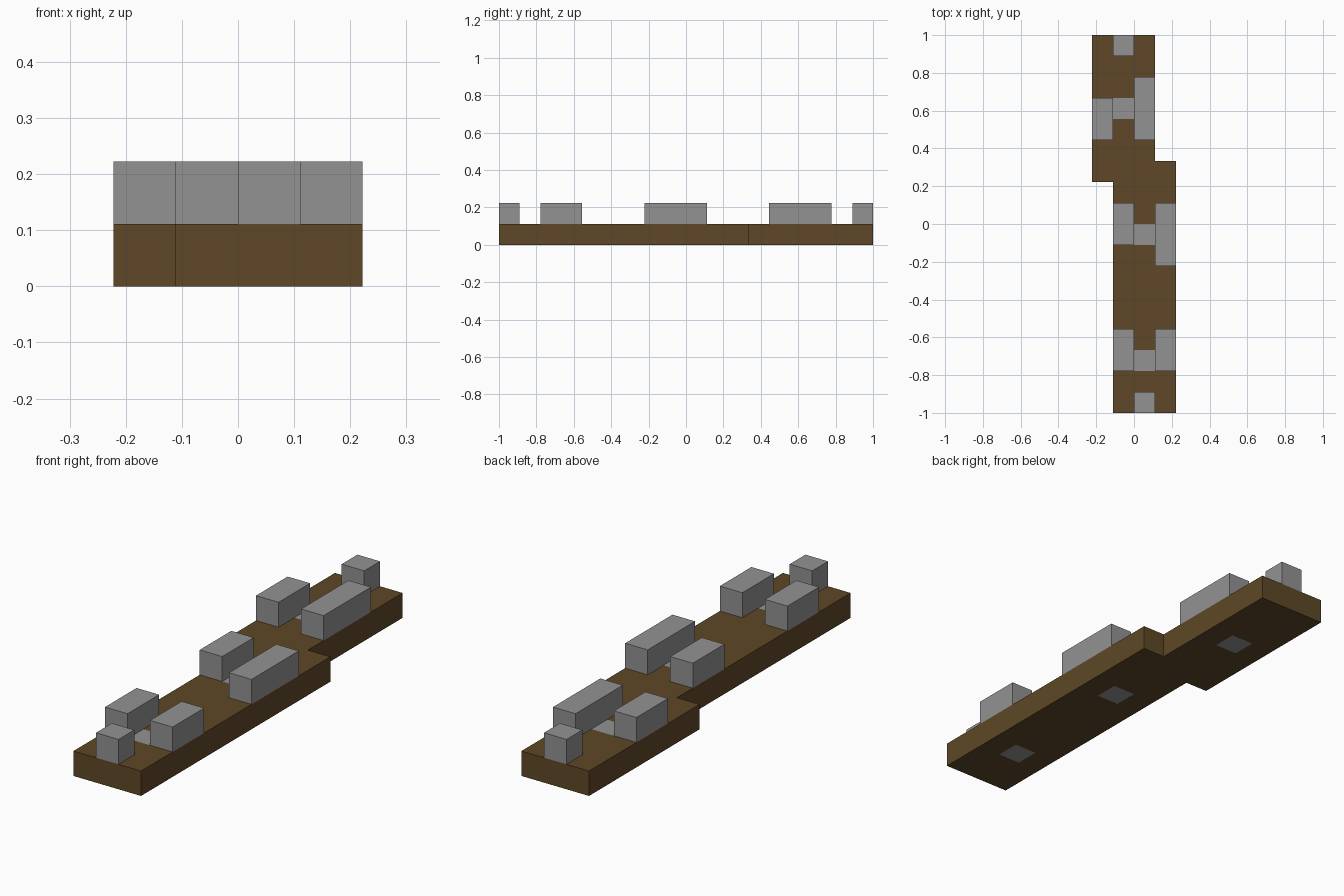
import bpy
import bmesh

UNIT = 1 / 9  # one grid cell

cube = bpy.data.objects.get("Cube")
if cube:
    bpy.data.objects.remove(cube, do_unlink=True)


def make_material(name, rgb):
    mat = bpy.data.materials.new(name)
    mat.use_nodes = True
    mat.diffuse_color = (*rgb, 1)
    mat.node_tree.nodes["Principled BSDF"].inputs["Base Color"].default_value = (*rgb, 1)
    return mat


brown = make_material("dark_brown", (0.112, 0.064, 0.02))
grey = make_material("mid_grey", (0.29, 0.29, 0.29))


def add_object(name, bm, materials):
    mesh = bpy.data.meshes.new(name)
    bm.to_mesh(mesh)
    bm.free()
    for mat in materials:
        mesh.materials.append(mat)
    obj = bpy.data.objects.new(name, mesh)
    bpy.context.collection.objects.link(obj)
    return obj


def inside(x, y, rect):
    x0, x1, y0, y1 = rect
    return x0 < x < x1 and y0 < y < y1


# Stepped base: two staggered strips of cells, with grey inlays
STRIPS = [(-1, 2, -9, 3), (-2, 1, 2, 9)]
INLAYS = [(0, 1, -7, -6), (0, 1, -1, 0), (-1, 0, 5, 6)]

bm = bmesh.new()
for i in range(-2, 2):
    for j in range(-9, 9):
        if any(inside(i + 0.5, j + 0.5, s) for s in STRIPS):
            corners = [(i, j), (i + 1, j), (i + 1, j + 1), (i, j + 1)]
            face = bm.faces.new([bm.verts.new((x * UNIT, y * UNIT, 0)) for x, y in corners])
            face.material_index = int(any(inside(i + 0.5, j + 0.5, r) for r in INLAYS))
bmesh.ops.remove_doubles(bm, verts=bm.verts, dist=UNIT / 100)
top = bmesh.ops.extrude_face_region(bm, geom=bm.faces[:], use_keep_orig=True)["geom"]
bmesh.ops.translate(bm, verts=[v for v in top if isinstance(v, bmesh.types.BMVert)],
                    vec=(0, 0, UNIT))
# Side walls stay brown
bm.normal_update()
for face in bm.faces:
    if abs(face.normal.z) < 0.5:
        face.material_index = 0
bmesh.ops.recalc_face_normals(bm, faces=bm.faces)
add_object("stepped_base", bm, [brown, grey])

# Raised blocks: x and y extents in cells
BLOCKS = {
    "front_end_block": (0, 1, -9, -8),
    "front_right_block": (-1, 0, -7, -5),
    "front_left_block": (1, 2, -7, -5),
    "middle_right_block": (-1, 0, -1, 1),
    "middle_left_block": (1, 2, -2, 1),
    "back_right_block": (-2, -1, 4, 6),
    "back_left_block": (0, 1, 4, 7),
    "back_end_block": (-1, 0, 8, 9),
}
for name, (x0, x1, y0, y1) in BLOCKS.items():
    bm = bmesh.new()
    bmesh.ops.create_cube(bm, size=UNIT)
    bmesh.ops.scale(bm, verts=bm.verts, vec=(x1 - x0, y1 - y0, 1))
    block = add_object(name, bm, [grey])
    block.location = ((x0 + x1) / 2 * UNIT, (y0 + y1) / 2 * UNIT, 1.5 * UNIT)
